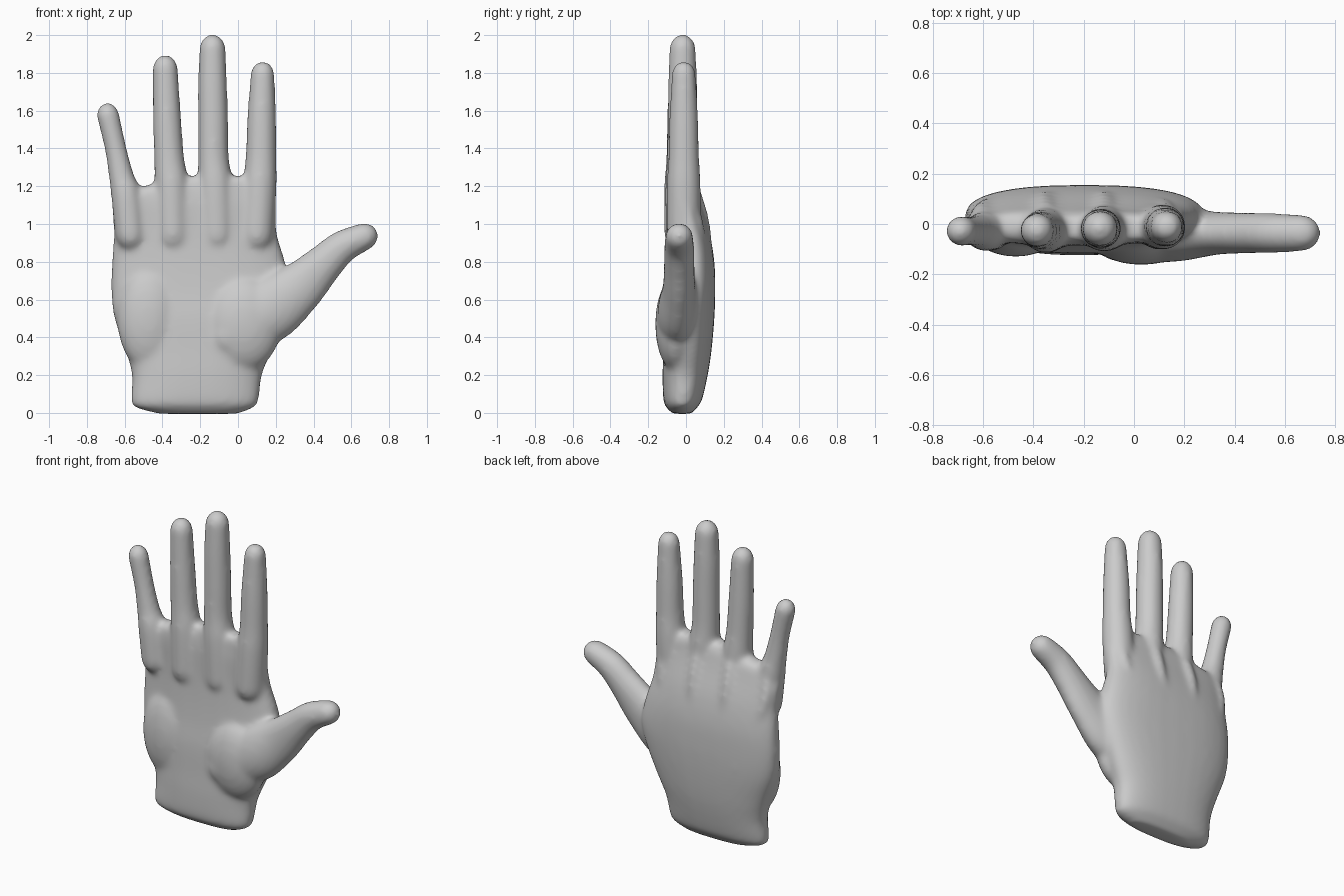
import bpy, bmesh, math
from mathutils import Vector, Matrix

cube = bpy.data.objects.get("Cube")
if cube:
    bpy.data.objects.remove(cube, do_unlink=True)

SIDES, STEPS = 32, 5
bm = bmesh.new()


def spline(rows):
    """Catmull-Rom interpolation of rows of numbers."""
    rows = [Vector(r) for r in rows]
    padded = [rows[0]] + rows + [rows[-1]]
    out = []
    for a, b, c, d in zip(padded, padded[1:], padded[2:], padded[3:]):
        for i in range(STEPS):
            t = i / STEPS
            out.append(b + (c - a) * (t / 2)
                       + (a * 2 - b * 5 + c * 4 - d) * (t * t / 2)
                       + (b * 3 - a - c * 3 + d) * (t ** 3 / 2))
    return out + [rows[-1]]


def skin(rings):
    """Bridge rings of points into one closed body."""
    loops = [[bm.verts.new(p) for p in ring] for ring in rings]
    for lo, hi in zip(loops, loops[1:]):
        for i in range(SIDES):
            j = (i + 1) % SIDES
            bm.faces.new((lo[i], lo[j], hi[j], hi[i]))
    bm.faces.new(loops[0][::-1])
    bm.faces.new(loops[-1])


def ring(center, side, depth, power=2.0):
    pts = []
    for i in range(SIDES):
        a = math.tau * i / SIDES
        c, s = math.cos(a), math.sin(a)
        pts.append(center + side * math.copysign(abs(c) ** (2 / power), c)
                   + depth * math.copysign(abs(s) ** (2 / power), s))
    return pts


def digit(rows, tip=1.15):
    """Round-ended tube; rows are x, y, z, width radius, depth radius."""
    rows = [tuple(r) if len(r) == 5 else (*r, r[-1]) for r in rows]
    path = spline(rows)
    rings = []
    last = len(path) - 1
    for k, p in enumerate(path):
        c = Vector(p[:3])
        t = (Vector(path[min(k + 1, last)][:3])
             - Vector(path[max(k - 1, 0)][:3])).normalized()
        side = Vector((0, 1, 0)).cross(t).normalized()
        depth = t.cross(side)
        ends = [0]
        if k == 0:
            ends = [-n / 6 for n in range(5, -1, -1)]
        elif k == last:
            ends = [n / 6 for n in range(6)]
        for e in ends:
            ang = e * math.pi / 2
            rings.append(ring(c + t * math.sin(ang) * p[3] * tip,
                              side * p[3] * math.cos(ang),
                              depth * p[4] * math.cos(ang)))
    skin(rings)


def pad(center, radii):
    m = Matrix.Translation(center) @ Matrix.Diagonal((*radii, 1))
    bmesh.ops.create_uvsphere(bm, u_segments=32, v_segments=20, radius=1, matrix=m)


# Palm and wrist: height, outer edge, inner edge, front, back
palm = [
    (-.005, -.42, 0, -.07, .03), (.03, -.545, .085, -.105, .06),
    (.07, -.565, .11, -.12, .085), (.2, -.562, .127, -.124, .115),
    (.33, -.595, .18, -.12, .135), (.5, -.655, .25, -.115, .15),
    (.65, -.672, .28, -.1, .155), (.8, -.668, .25, -.09, .15),
    (.95, -.658, .207, -.085, .125), (1.1, -.665, .202, -.085, .08),
    (1.17, -.63, .2, -.08, .06), (1.21, -.46, .19, -.075, .05),
    (1.25, -.36, .15, -.065, .03),
]
skin([ring(Vector(((l + r) / 2, (f + b) / 2, z)),
           Vector(((r - l) / 2, 0, 0)), Vector((0, (b - f) / 2, 0)), 2.5)
      for z, l, r, f, b in spline(palm)])

# Fleshy pads at the thumb root and the outer heel of the palm
pad((.03, -.055, .47), (.2, .108, .25))
pad((-.47, -.03, .5), (.17, .1, .28))

# Four fingers: depth, then x, z and radius along each
fingers = [
    (-.012, [(.1, .95, .09), (.115, 1.2, .09), (.122, 1.35, .082),
             (.125, 1.55, .077), (.13, 1.79, .064)]),
    (-.018, [(-.11, .95, .09), (-.12, 1.2, .092), (-.13, 1.35, .082),
             (-.132, 1.55, .08), (-.135, 1.75, .077), (-.135, 1.925, .07)]),
    (-.025, [(-.345, .95, .09), (-.352, 1.2, .09), (-.365, 1.35, .08),
             (-.375, 1.55, .075), (-.385, 1.82, .067)]),
    (-.028, [(-.57, .95, .08), (-.592, 1.15, .08), (-.617, 1.25, .067),
             (-.648, 1.4, .058), (-.688, 1.575, .06)]),
]
for y, rows in fingers:
    digit([(x, y, z, r) for x, z, r in rows])
    # Tendon and knuckle ridge on the back of the hand
    x = rows[1][0]
    lift = .1 - .3 * (x + .23) ** 2
    digit([(x * .6 - .08, .11, .55, .035), (x, lift, .95, .038),
           (x, lift - .05, 1.15, .04)])

# Thumb
digit([(-.02, -.055, .42, .13, .1), (.16, -.045, .54, .17, .105),
       (.32, -.037, .66, .138, .086), (.45, -.036, .785, .105, .081),
       (.55, -.036, .877, .088, .079), (.66, -.036, .93, .074, .074)])

bmesh.ops.recalc_face_normals(bm, faces=bm.faces)
mesh = bpy.data.meshes.new("open_hand")
bm.to_mesh(mesh)
bm.free()
hand = bpy.data.objects.new("open_hand", mesh)
bpy.context.collection.objects.link(hand)

# Plain grey surface
grey = bpy.data.materials.new("plain_grey")
grey.use_nodes = True
grey.diffuse_color = (.6, .6, .6, 1)
grey.node_tree.nodes["Principled BSDF"].inputs["Base Color"].default_value = (.6, .6, .6, 1)
mesh.materials.append(grey)

# Fuse the parts into one skin and soften the joints
fuse = hand.modifiers.new("fuse", 'REMESH')
fuse.mode = 'VOXEL'
fuse.voxel_size = .014
fuse.use_smooth_shade = True
soften = hand.modifiers.new("soften", 'SMOOTH')
soften.factor = .5
soften.iterations = 16
